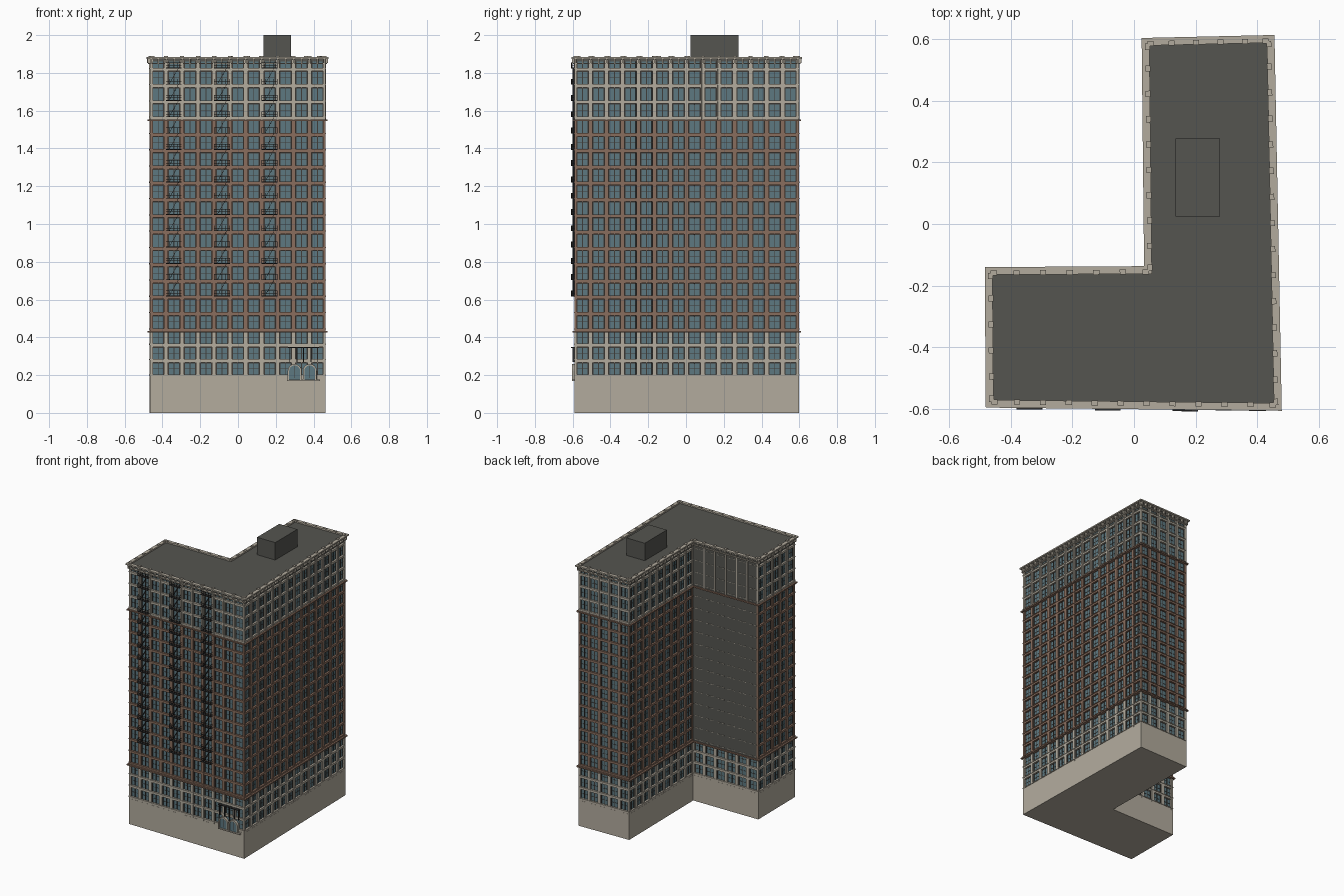
import bpy, math
from mathutils import Vector

if "Cube" in bpy.data.objects:
    bpy.data.objects.remove(bpy.data.objects["Cube"])

COL = {"stone": (.45, .41, .34), "brick": (.25, .155, .11), "glass": (.11, .19, .22),
       "roof": (.09, .09, .08), "dark": (.05, .045, .04), "iron": (.03, .03, .03)}
MATS = {}
for n, c in COL.items():
    MATS[n] = bpy.data.materials.new(n)
    MATS[n].diffuse_color = (*c, 1)

# L-shaped footprint, counter-clockwise from the front left corner
P = [Vector(p) for p in [(-.465, -.58), (.463, -.59), (.44, .597), (.042, .588), (.05, -.154), (-.468, -.157)]]
BAYS = [11, 14, 5, 9, 6, 5]
COURT = 4          # blank courtyard wall
parts = {}


def add(name, mat, verts, faces):
    m, v, f = parts.setdefault(name, (mat, [], []))
    k = len(v)
    v.extend(verts)
    f.extend([[i + k for i in q] for q in faces])


BOX = [(0, 3, 2, 1), (4, 5, 6, 7), (0, 1, 5, 4), (1, 2, 6, 5), (2, 3, 7, 6), (3, 0, 4, 7)]


def frame(w):
    a, b = P[w], P[(w + 1) % 6]
    d = (b - a).normalized()
    return a, d, Vector((d.y, -d.x)), (b - a).length


def point(w, u, o, z):
    a, d, n, _ = frame(w)
    q = a + d * u + n * o
    return (q.x, q.y, z)


def box(name, mat, w, u0, u1, o0, o1, z0, z1):
    """Box in wall coordinates: u along the wall, o outward, z up."""
    add(name, mat, [point(w, u, o, z) for z in (z0, z1)
                    for u, o in ((u0, o1), (u1, o1), (u1, o0), (u0, o0))], BOX)


def offset(o):
    out = []
    for i in range(6):
        n0, n1 = frame(i - 1 if i else 5)[2], frame(i)[2]
        out.append(P[i] + (n0 + n1) * (o / (1 + n0.dot(n1))))
    return out


def prism(name, mat, o, z0, z1):
    q = offset(o)
    add(name, mat, [(p.x, p.y, z) for z in (z0, z1) for p in q],
        [list(range(5, -1, -1)), list(range(6, 12))] +
        [[i, (i + 1) % 6, (i + 1) % 6 + 6, i + 6] for i in range(6)])


def ring(name, mat, o0, o1, z0, z1):
    v = [(p.x, p.y, z) for o, z in ((o1, z0), (o1, z1), (o0, z1), (o0, z0)) for p in offset(o)]
    add(name, mat, v, [[k * 6 + i, k * 6 + (i + 1) % 6, (k + 1) % 4 * 6 + (i + 1) % 6, (k + 1) % 4 * 6 + i]
                       for k in range(4) for i in range(6)])


# Floor levels: three stone floors, thirteen brick, four stone
PITCH = .0862
Z = [.185 + .0817 * i for i in range(3)] + [.43 + PITCH * i for i in range(17)] + [1.872]
KIND = ["stone"] * 3 + ["brick"] * 13 + ["stone"] * 4

# Solid masses
prism("base", "stone", 0, 0, .185)
prism("core", "dark", -.014, .185, 1.86)
prism("roof", "roof", -.008, 1.86, 1.874)

# Facades: piers, spandrels, windows
for w in range(6):
    L = frame(w)[3]
    p = L / BAYS[w]
    for f in range(20):
        z0, z1, kind = Z[f], Z[f + 1], KIND[f]
        if w == COURT and f > 2:
            for b in range(BAYS[w]):
                for s in (.2, .62):
                    box("court_sills", "stone", w, (b + s) * p, (b + s + .25) * p, -.002, .0025, z0 + .015, z0 + .019)
            continue
        box(kind + "_spandrels", kind, w, 0, L, -.014, -.001, z0, z0 + .016)
        box(kind + "_sills", kind, w, 0, L, -.004, .003, z0 + .012, z0 + .018)
        for b in range(BAYS[w]):
            u0, u1 = b * p + .011, (b + 1) * p - .011
            lo, hi = z0 + .018, z1 - .001
            box("window_panes", "glass", w, u0 + .005, u1 - .005, -.014, -.011, lo, hi - .004)
            box("window_rails", "dark", w, u0, u1, -.014, -.0095, (lo + hi) / 2 - .001, (lo + hi) / 2 + .001)
            for u in (u0, (u0 + u1) / 2 - .002, u1 - .004):
                box("window_mullions", "dark", w, u, u + .004, -.014, -.008, lo, hi)
    for mat, z0, z1 in (("stone", .185, .43), ("brick", .43, Z[16]), ("stone", Z[16], 1.872)):
        if w == COURT and z0 > .2:
            continue
        for b in range(BAYS[w] + 1):
            u0, u1 = max(0, b * p - .011), min(L, b * p + .011)
            box(mat + "_piers", mat, w, u0, u1, -.014, 0, z0, z1)
            if z0 > 1 and 0 < b < BAYS[w]:
                box("upper_pilasters", mat, w, b * p - .005, b * p + .005, 0, .005, z0, z1)
    # Cornice brackets and parapet blocks
    for b in range(BAYS[w] * 2 + 1):
        u = min(max(b * p / 2, .005), L - .005)
        box("cornice_brackets", "stone", w, u - .004, u + .004, -.004, .014, 1.852, 1.876)
    for b in range(BAYS[w] + 1):
        u = min(max(b * p, .012), L - .012)
        box("parapet_blocks", "stone", w, u - .01, u + .01, -.01, .006, 1.88, 1.889)

# Blank courtyard wall with a few strips near the top
LC = frame(COURT)[3]
box("court_wall", "roof", COURT, 0, LC, -.014, 0, .43, 1.872)
for b in range(1, 6):
    box("court_strips", "stone", COURT, b * LC / 6 - .004, b * LC / 6 + .004, -.002, .003, Z[16], 1.86)

# Belt courses and cornice
for z in (.425, Z[16] - .006):
    ring("belt_courses", "brick" if z < 1 else "stone", -.012, .011, z, z + .009)
ring("lower_cornice", "stone", -.012, .008, 1.846, 1.853)
ring("upper_cornice", "stone", -.008, .017, 1.874, 1.883)

# Roof house
add("roof_house", "roof", [(x, y, z) for z in (1.86, 2) for x, y in
                           ((.135, .025), (.28, .025), (.28, .278), (.135, .278))], BOX)

# Fire escapes on the front: platform, rails, posts, sloping stair
for xc in (-.34, -.085, .167):
    c = xc + .465
    for k in range(15):
        z = .617 + PITCH * k
        a, b = c - .042, c + .042
        box("escape_platforms", "iron", 0, a, b, 0, .022, z, z + .004)
        for h in (.015, .029):
            box("escape_rails", "iron", 0, a, b, .02, .022, z + h, z + h + .002)
            for u in (a, b - .002):
                box("escape_rails", "iron", 0, u, u + .002, 0, .022, z + h, z + h + .002)
        for i in range(5):
            u = a + i * .0205
            box("escape_posts", "iron", 0, u, u + .002, .02, .022, z, z + .031)
        if k < 14:
            v = [point(0, u, o, zz) for u, zz in ((c - .025, z), (c + .025, z + PITCH))
                 for o, zz in ((.007, zz), (.015, zz), (.015, zz + .004), (.007, zz + .004))]
            add("escape_stairs", "iron", v, BOX)

# Arched entrances on the front right
for xc in (.30, .38):
    c = xc + .465

    def arch(r, zb):
        return [(c + r, zb)] + [(c + r * math.cos(t * math.pi / 10), .222 + r * math.sin(t * math.pi / 10))
                                for t in range(11)] + [(c - r, zb)]
    outer, inner = arch(.037, .168), arch(.029, .168)
    n = len(outer)
    v = [point(0, u, o, z) for q, o in ((outer, -.005), (outer, .013), (inner, .013), (inner, -.005)) for u, z in q]
    add("arch_frames", "stone", v, [[k * n + i, k * n + i + 1, (k + 1) % 4 * n + i + 1, (k + 1) % 4 * n + i]
                                    for k in range(4) for i in range(n - 1)])
    add("arch_glass", "glass", [point(0, u, .006, z) for u, z in inner], [list(range(n))])
    box("arch_mullions", "dark", 0, c - .002, c + .002, .004, .009, .185, .25)
box("entrance_ledge", "stone", 0, .725, .9, -.002, .014, .168, .176)
box("entrance_balcony", "iron", 0, .73, .895, 0, .018, .343, .348)
for u in (.735, .775, .81, .85, .885):
    box("balcony_brackets", "iron", 0, u, u + .004, 0, .012, .27, .343)

# Create the objects
for name, (mat, v, f) in parts.items():
    me = bpy.data.meshes.new(name)
    me.from_pydata(v, [], f)
    me.materials.append(MATS[mat])
    bpy.context.collection.objects.link(bpy.data.objects.new(name, me))

for m in bpy.data.materials:
    if m.users and not m.is_grease_pencil:
        m.use_nodes = True
        m.node_tree.nodes["Principled BSDF"].inputs["Base Color"].default_value = m.diffuse_color
